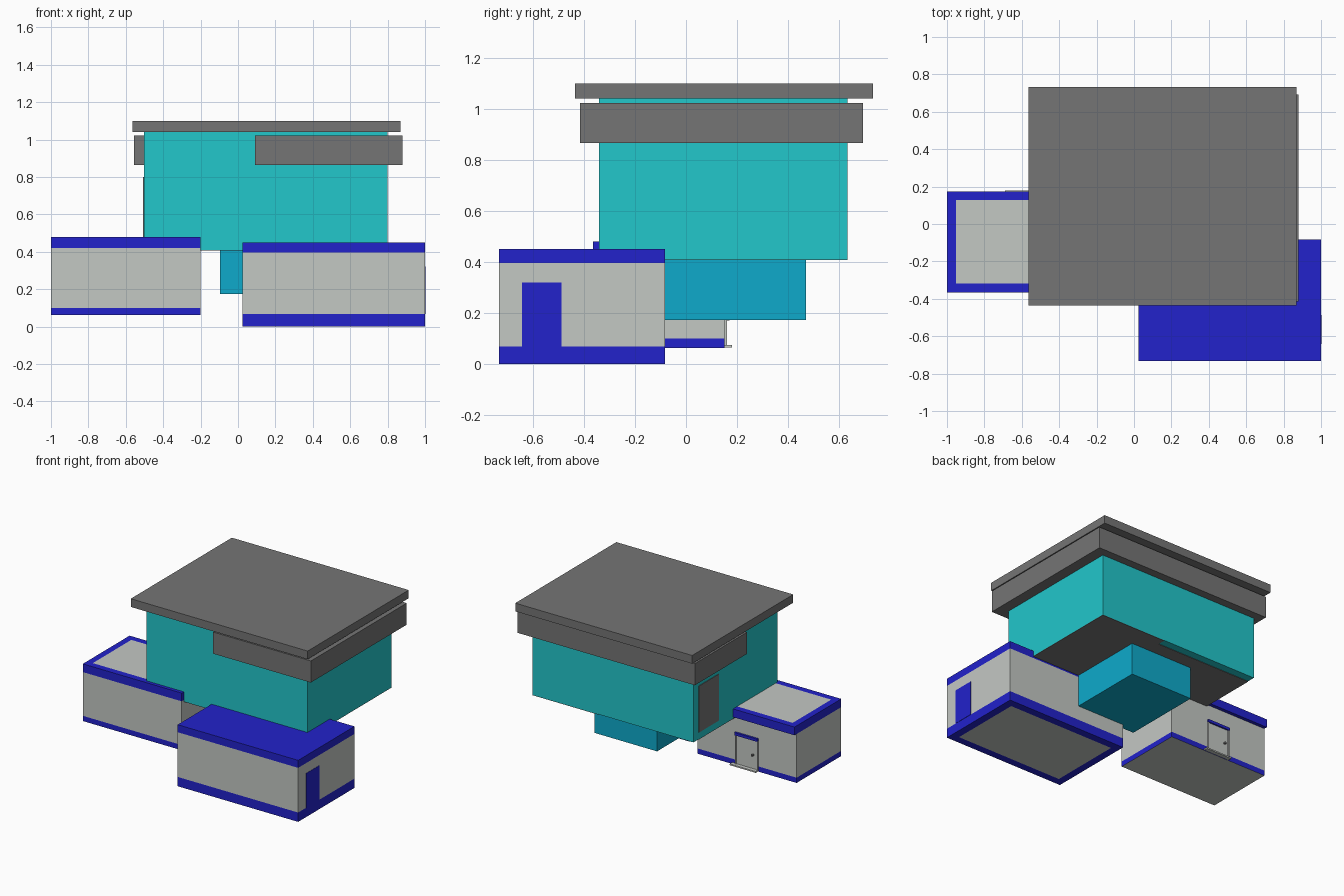
import bpy, bmesh
from mathutils import Vector

if "Cube" in bpy.data.objects:
    bpy.data.objects.remove(bpy.data.objects["Cube"])


def material(name, rgb):
    m = bpy.data.materials.new(name)
    m.diffuse_color = (*rgb, 1)
    m.use_nodes = True
    m.node_tree.nodes["Principled BSDF"].inputs["Base Color"].default_value = m.diffuse_color
    return m


TEAL = material("teal", (0.016, 0.571, 0.597))
CYAN = material("cyan", (0.0044, 0.402, 0.597))
BLUE = material("blue", (0.016, 0.016, 0.597))
WALL = material("pale_grey", (0.552, 0.578, 0.552))
GREY = material("mid_grey", (0.178, 0.178, 0.178))


def box(name, x, y, z, mat, facing=None, other=None, inset=0):
    """Box from ranges; the face pointing along z = facing may be recoloured, inside an inset border."""
    bm = bmesh.new()
    bmesh.ops.create_cube(bm, size=1)
    for v in bm.verts:
        v.co = Vector([r[0] + (c + 0.5) * (r[1] - r[0]) for c, r in zip(v.co, (x, y, z))])
    bm.normal_update()
    if facing:
        face = next(f for f in bm.faces if f.normal.z * facing > 0.9)
        if inset:
            bmesh.ops.inset_region(bm, faces=[face], thickness=inset)
        face.material_index = 1
    me = bpy.data.meshes.new(name)
    bm.to_mesh(me)
    bm.free()
    me.materials.append(mat)
    if other:
        me.materials.append(other)
    ob = bpy.data.objects.new(name, me)
    bpy.context.collection.objects.link(ob)
    return ob


# Left wing: walls between two blue bands, pale roof panel
lx, ly = (-1, -0.2), (-0.365, 0.15)
box("left_wing_base", lx, ly, (0.062, 0.10), BLUE, -1, WALL)
box("left_wing_walls", lx, ly, (0.10, 0.42), WALL)
box("left_wing_roof_band", lx, (-0.365, 0.175), (0.42, 0.48), BLUE, 1, WALL, 0.067)

# Left wing back door with lintel, step, frame and knob
box("back_door", (-0.68, -0.517), (0.15, 0.154), (0.075, 0.285), WALL)
box("back_door_lintel", (-0.69, -0.507), (0.15, 0.165), (0.285, 0.305), BLUE)
box("back_door_step", (-0.69, -0.48), (0.15, 0.18), (0.064, 0.074), WALL)
for i, fx in enumerate((-0.69, -0.517)):
    box(f"back_door_jamb_{i}", (fx, fx + 0.01), (0.15, 0.16), (0.075, 0.285), WALL)
box("back_door_knob", (-0.657, -0.645), (0.15, 0.17), (0.17, 0.182), GREY)

# Front wing: solid blue roof, blue-framed underside, side door
rx, ry = (0.025, 1), (-0.733, -0.083)
box("front_wing_base", rx, ry, (0, 0.068), BLUE, -1, WALL, 0.08)
box("front_wing_walls", rx, ry, (0.068, 0.395), WALL)
box("front_wing_roof", rx, ry, (0.395, 0.45), BLUE)
box("side_door", (0.99, 1.002), (-0.642, -0.487), (0.068, 0.32), BLUE)

# Central core under the upper storey
box("core", (-0.095, 0.41), (-0.12, 0.47), (0.173, 0.42), CYAN)

# Upper storey with a grey soffit that leaves a teal strip at the back
box("upper_storey", (-0.503, 0.80), (-0.34, 0.633), (0.41, 1.04), TEAL)
box("soffit_main", (-0.503, 0.80), (-0.34, 0.575), (0.407, 0.41), GREY)
box("soffit_back", (0.27, 0.80), (0.575, 0.633), (0.407, 0.41), GREY)
box("upper_door", (-0.507, -0.50), (0.345, 0.575), (0.46, 0.80), GREY)

# Canopy wrapping part of the front, the right, the back and part of the left
cz = (0.865, 1.023)
box("canopy_front", (0.09, 0.88), (-0.415, -0.34), cz, GREY)
box("canopy_right", (0.80, 0.88), (-0.34, 0.633), cz, GREY)
box("canopy_back", (-0.557, 0.88), (0.633, 0.693), cz, GREY)
box("canopy_left", (-0.557, -0.503), (0.09, 0.633), cz, GREY)

# Flat roof slab
box("roof", (-0.563, 0.868), (-0.435, 0.733), (1.04, 1.10), GREY)
